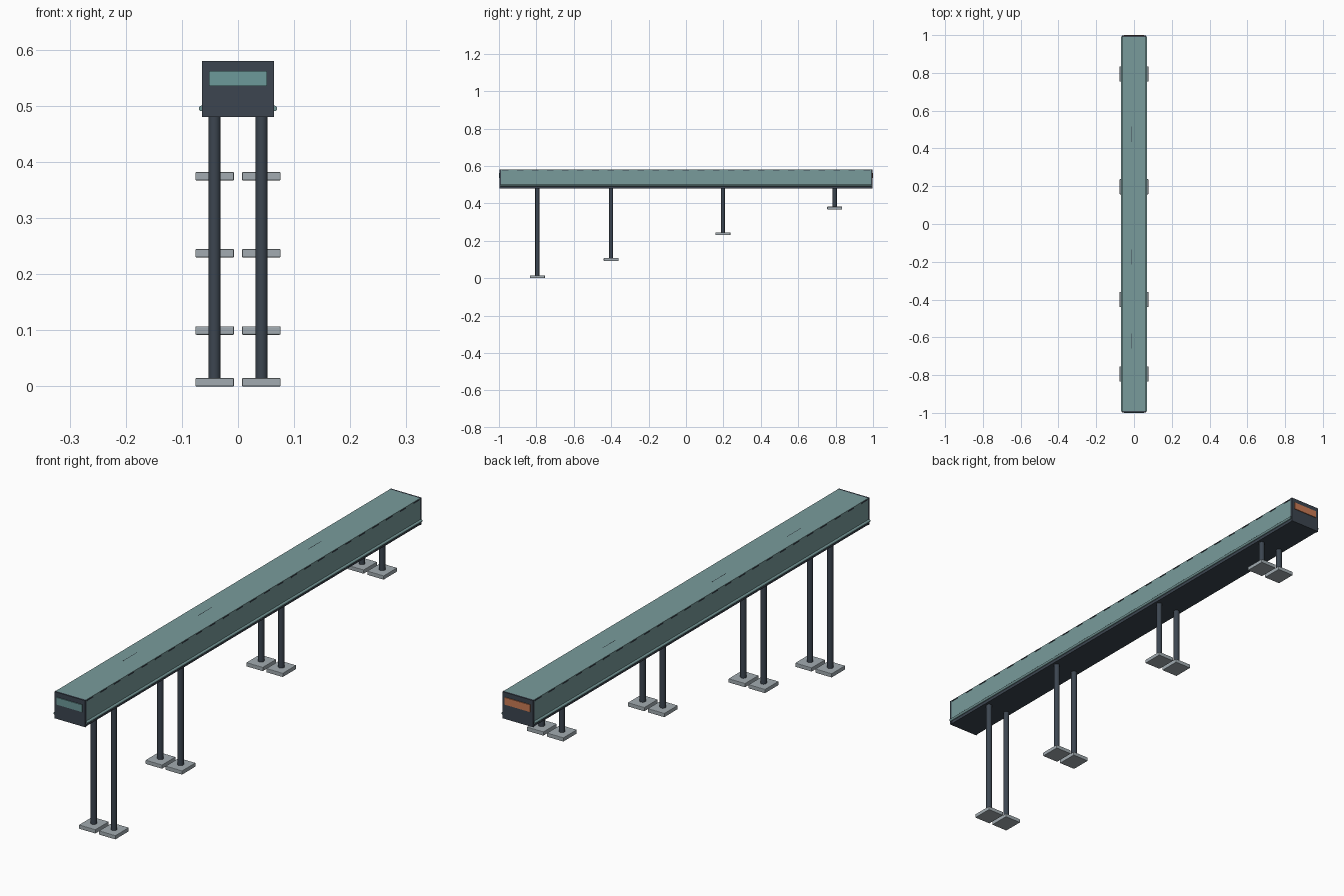
import bpy, math

if "Cube" in bpy.data.objects:
    bpy.data.objects.remove(bpy.data.objects["Cube"])


def material(name, color):
    m = bpy.data.materials.new(name)
    m.diffuse_color = (*color, 1)
    m.use_nodes = True
    m.node_tree.nodes["Principled BSDF"].inputs["Base Color"].default_value = m.diffuse_color
    return m


TEAL = material("teal", (0.19, 0.33, 0.33))
DARK = material("dark", (0.045, 0.06, 0.08))
GLASS = material("light_teal", (0.15, 0.32, 0.32))
ORANGE = material("orange", (0.60, 0.20, 0.09))
STONE = material("stone", (0.36, 0.41, 0.44))


def box(name, x, y, z, mat, bevel=0):
    """Box from (min, max) ranges."""
    c = [(a + b) / 2 for a, b in (x, y, z)]
    bpy.ops.mesh.primitive_cube_add(size=1, location=c)
    o = bpy.context.object
    o.name = name
    o.scale = [b - a for a, b in (x, y, z)]
    bpy.ops.object.transform_apply(location=False, rotation=False, scale=True)
    if bevel:
        b = o.modifiers.new("bevel", 'BEVEL')
        b.width, b.segments = bevel, 2
    o.data.materials.append(mat)
    return o


def rod(name, loc, radius, length, mat, sides=16, along_y=False):
    rot = (math.pi / 2, 0, 0) if along_y else (0, 0, 0)
    bpy.ops.mesh.primitive_cylinder_add(vertices=sides, radius=radius, depth=length,
                                        location=loc, rotation=rot)
    o = bpy.context.object
    o.name = name
    o.data.materials.append(mat)
    bpy.ops.object.shade_smooth_by_angle()
    return o


# Covered gallery: floor, walls and roof
box("gallery_floor", (-0.062, 0.062), (-0.99, 0.99), (0.48, 0.493), DARK)
box("gallery_roof", (-0.063, 0.063), (-0.99, 0.99), (0.57, 0.58), TEAL)
for s, side in ((-1, "left"), (1, "right")):
    box(f"wall_{side}", sorted((s * 0.057, s * 0.063)), (-0.99, 0.99), (0.493, 0.57), TEAL)
    # Lower side rail
    rod(f"rail_{side}", (s * 0.065, 0, 0.4955), 0.005, 1.986, TEAL, 12, True)
    # Dashed trim on the roof edge
    dash = box(f"roof_trim_{side}", sorted((s * 0.0615, s * 0.0645)), (-0.985, -0.95),
               (0.5745, 0.5785), DARK)
    a = dash.modifiers.new("repeat", 'ARRAY')
    a.count, a.use_relative_offset, a.use_constant_offset = 25, False, True
    a.constant_offset_displace = (0, 0.0806, 0)

# End walls with inset-looking panels
for s, end, mat in ((-1, "front", GLASS), (1, "back", ORANGE)):
    box(f"end_wall_{end}", (-0.064, 0.064), sorted((s * 0.988, s * 0.997)), (0.48, 0.58), DARK)
    box(f"end_panel_{end}", (-0.052, 0.052), sorted((s * 0.99, s * 1.0)), (0.535, 0.562), mat)

# Thin seams on the roof
for y in (-0.62, -0.175, 0.475):
    rod("roof_seam", (-0.014, y, 0.5785), 0.002, 0.08, DARK, 8, True)

# Paired legs on stepped footings
for i, (y, z) in enumerate(((-0.795, 0.0), (-0.4, 0.092), (0.197, 0.23), (0.795, 0.367)), 1):
    for s, side in ((-1, "left"), (1, "right")):
        bottom = z + 0.008
        rod(f"leg_{i}_{side}", (s * 0.042, y, (bottom + 0.485) / 2), 0.011,
            0.485 - bottom, DARK)
        box(f"footing_{i}_{side}", sorted((s * 0.007, s * 0.076)), (y - 0.04, y + 0.04),
            (z, z + 0.015), STONE, 0.002)
